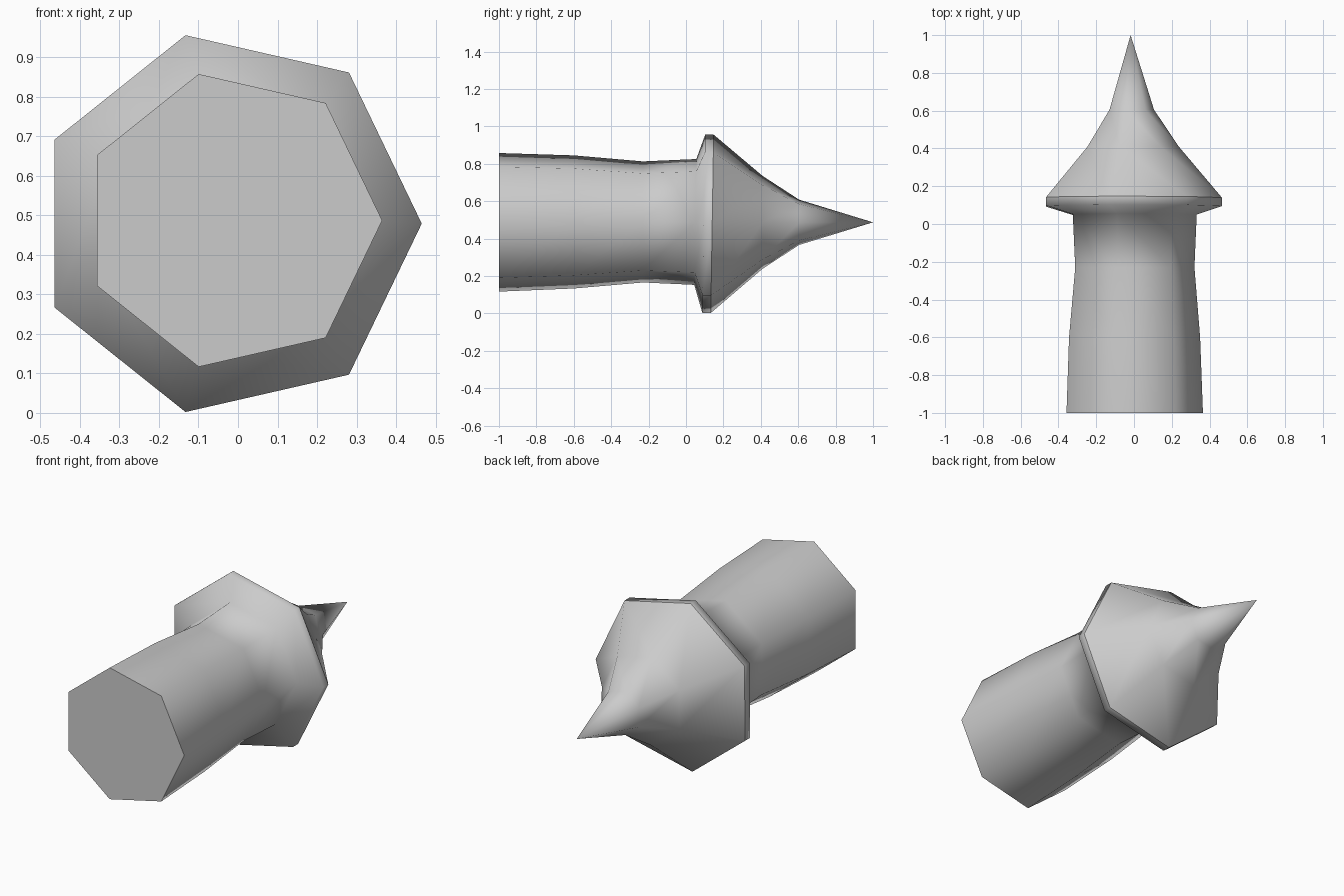
import bpy
import bmesh
from math import cos, sin, tau

SIDES = 7
TILT = 0.016  # slight lean of the collar rings

cube = bpy.data.objects.get("Cube")
if cube:
    bpy.data.objects.remove(cube, do_unlink=True)

grey = bpy.data.materials.new("plain grey")
grey.use_nodes = True
GREY = (0.6, 0.6, 0.6, 1)
grey.diffuse_color = GREY
grey.node_tree.nodes["Principled BSDF"].inputs["Base Color"].default_value = GREY


def loft(name, rings, cap_front=False, tip=None):
    """Skin seven-sided rings given as (y, radius, centre x, centre z, tilt)."""
    bm = bmesh.new()
    loops = []
    for y, r, cx, cz, tilt in rings:
        loop = []
        for i in range(SIDES):
            a = tau * i / SIDES
            dz = r * sin(a)
            loop.append(bm.verts.new((cx + r * cos(a), y + tilt * dz, cz + dz)))
        loops.append(loop)
    for a, b in zip(loops, loops[1:]):
        for i in range(SIDES):
            j = (i + 1) % SIDES
            bm.faces.new((a[i], b[i], b[j], a[j])).smooth = True
    if tip:
        apex = bm.verts.new(tip)
        for i in range(SIDES):
            bm.faces.new((loops[-1][i], apex, loops[-1][(i + 1) % SIDES])).smooth = True
    if cap_front:
        cap = bm.faces.new(loops[0])
        cap.smooth = False
        for edge in cap.edges:
            edge.smooth = False
    bmesh.ops.recalc_face_normals(bm, faces=bm.faces)
    # Open shells: make sure the sides face away from the axis
    side = next(f for f in bm.faces if len(f.verts) == 4)
    c = side.calc_center_median()
    if side.normal.x * (c.x - rings[0][2]) + side.normal.z * (c.z - rings[0][3]) < 0:
        bmesh.ops.reverse_faces(bm, faces=bm.faces)
    mesh = bpy.data.meshes.new(name)
    bm.to_mesh(mesh)
    bm.free()
    mesh.materials.append(grey)
    obj = bpy.data.objects.new(name, mesh)
    bpy.context.collection.objects.link(obj)
    return obj


rim = (0.14, 0.489, -0.024, 0.479, TILT)

# Shaft flaring into the collar
loft("shaft_and_collar", [
    (-1.0, 0.38, -0.015, 0.487, 0),
    (-0.6, 0.365, -0.015, 0.489, 0),
    (-0.23, 0.332, -0.012, 0.489, 0),
    (0.05, 0.345, -0.013, 0.489, TILT),
    (0.095, 0.489, -0.024, 0.479, TILT),
    rim,
], cap_front=True)

# Concave pointed head
loft("pointed_head", [
    rim,
    (0.41, 0.254, -0.017, 0.487, 0),
    (0.605, 0.124, -0.018, 0.487, 0),
], tip=(-0.018, 1.0, 0.487))
